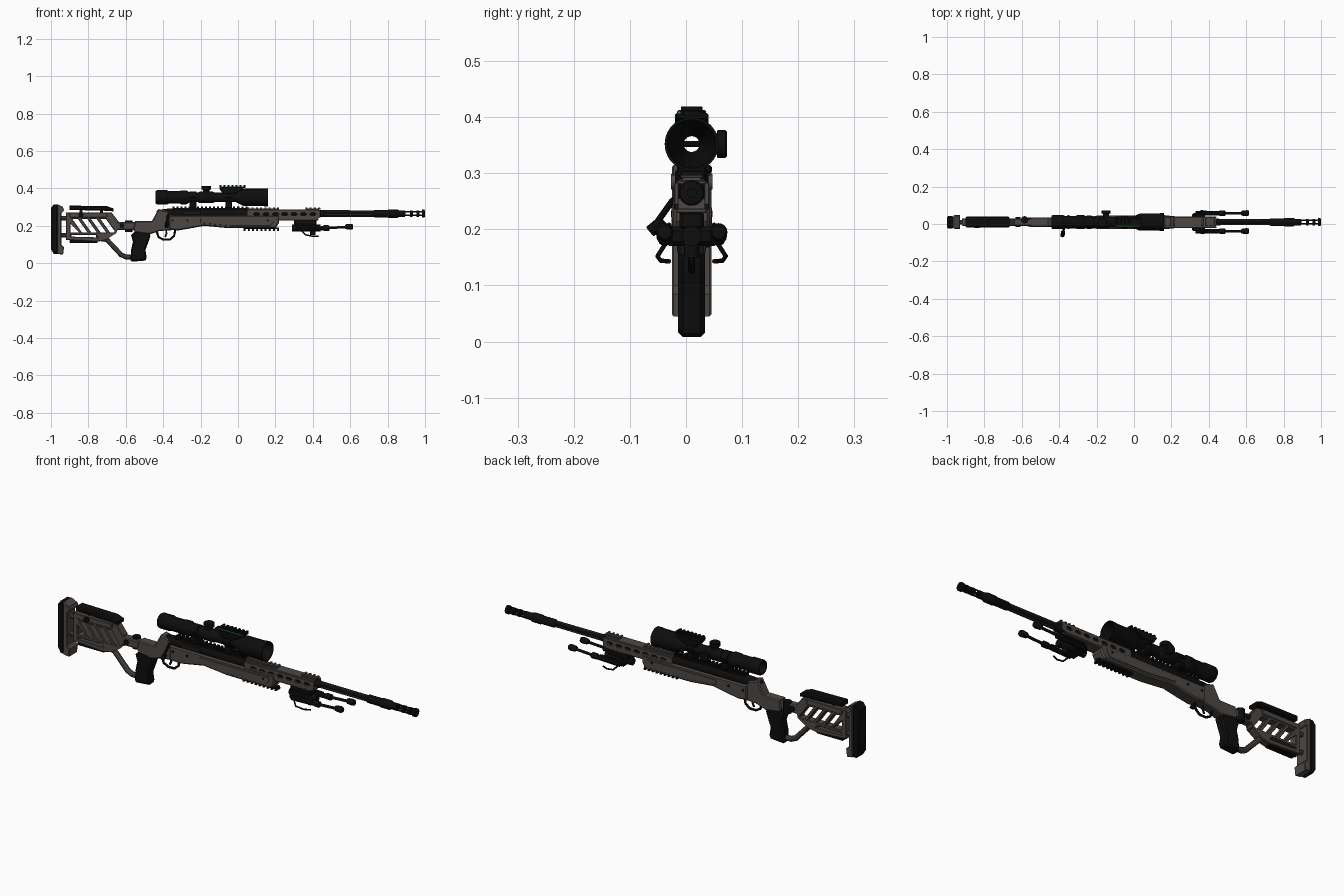
import bpy, bmesh, math
from mathutils import Vector

if "Cube" in bpy.data.objects:
    bpy.data.objects.remove(bpy.data.objects["Cube"])

C = 0.01  # y of the rifle's centre plane

def mat(name, r, g, b):
    m = bpy.data.materials.new(name)
    m.diffuse_color = (r, g, b, 1)
    m.use_nodes = True
    m.node_tree.nodes["Principled BSDF"].inputs["Base Color"].default_value = m.diffuse_color
    return m

BLACK = mat("matte_black", 0.004, 0.004, 0.004)
GREY = mat("warm_grey", 0.075, 0.064, 0.057)
STEEL = mat("dark_steel", 0.012, 0.011, 0.011)
GREEN = mat("level_green", 0.03, 0.25, 0.05)

def add(name, mesh, m):
    o = bpy.data.objects.new(name, mesh)
    mesh.materials.clear()
    mesh.materials.append(m)
    bpy.context.collection.objects.link(o)
    return o

def from_bm(name, bm, m):
    bmesh.ops.recalc_face_normals(bm, faces=bm.faces[:])
    me = bpy.data.meshes.new(name)
    bm.to_mesh(me)
    bm.free()
    return add(name, me, m)

def box(name, x, y, z, m, bevel=0.003):
    """Box from (min, max) pairs; y is measured from the centre plane."""
    bm = bmesh.new()
    bmesh.ops.create_cube(bm, size=1)
    for v in bm.verts:
        for i, (a, b) in enumerate((x, (y[0] + C, y[1] + C), z)):
            v.co[i] = a if v.co[i] < 0 else b
    if bevel:
        bmesh.ops.bevel(bm, geom=bm.edges[:], offset=bevel, segments=1, affect='EDGES')
    return from_bm(name, bm, m)

def from_curve(name, cu, m, side_view=False):
    o = bpy.data.objects.new(name + "_curve", cu)
    bpy.context.collection.objects.link(o)
    bpy.context.view_layer.update()
    me = bpy.data.meshes.new_from_object(o.evaluated_get(bpy.context.evaluated_depsgraph_get()))
    bpy.data.objects.remove(o)
    if side_view:
        for v in me.vertices:
            v.co = Vector((v.co.x, C - v.co.z, v.co.y))
    return add(name, me, m)

def plate(name, loops, half, m, y=0.0, bevel=0.003):
    """Side profile (x, z) with holes, extruded across y."""
    cu = bpy.data.curves.new(name, 'CURVE')
    cu.dimensions, cu.fill_mode = '2D', 'BOTH'
    cu.extrude, cu.bevel_depth, cu.bevel_resolution, cu.offset = half - bevel, bevel, 0, -bevel
    for pts in loops:
        s = cu.splines.new('POLY')
        s.points.add(len(pts) - 1)
        for p, (a, b) in zip(s.points, pts):
            p.co = (a, b, 0, 1)
        s.use_cyclic_u = True
    o = from_curve(name, cu, m, True)
    for v in o.data.vertices:
        v.co.y += y
    return o

def tube(name, pts, r, m):
    cu = bpy.data.curves.new(name, 'CURVE')
    cu.dimensions, cu.bevel_depth, cu.bevel_resolution, cu.use_fill_caps = '3D', r, 3, True
    s = cu.splines.new('POLY')
    s.points.add(len(pts) - 1)
    for p, (a, b, c) in zip(s.points, pts):
        p.co = (a, b + C, c, 1)
    return from_curve(name, cu, m)

def lathe(name, prof, origin, m, axis='x', n=32, flute=0.0, closed=False):
    """Revolve (distance, radius) points about an axis; flute alternates the radius."""
    bm = bmesh.new()
    rings = []
    for d, r in prof:
        ring = []
        for i in range(n):
            a = 2 * math.pi * i / n
            k = r * (1 - flute * (0.5 + 0.5 * math.cos(6 * a)))
            u, w = k * math.cos(a), k * math.sin(a)
            co = {'x': (d, u, w), 'y': (u, d, w), 'z': (u, w, d)}[axis]
            ring.append(bm.verts.new(Vector(co) + Vector(origin) + Vector((0, C, 0))))
        rings.append(ring)
    pairs = list(zip(rings, rings[1:])) + ([(rings[-1], rings[0])] if closed else [])
    for a, b in pairs:
        for i in range(n):
            bm.faces.new((a[i], a[(i + 1) % n], b[(i + 1) % n], b[i]))
    if not closed:
        bm.faces.new(rings[0])
        bm.faces.new(rings[-1])
    return from_bm(name, bm, m)

def rail(name, x0, x1, z0, z1, half, m, down=False):
    """Slotted accessory rail: a base with cross teeth."""
    zm = (z0 + z1) / 2
    base, teeth = ((zm, z1), (z0, zm)) if down else ((z0, zm), (zm, z1))
    box(name + "_base", (x0, x1), (-half * .8, half * .8), base, m, 0)
    n = int((x1 - x0) / 0.02)
    for i in range(n):
        a = x0 + i * (x1 - x0 - 0.011) / (n - 1)
        box(f"{name}_tooth_{i}", (a, a + 0.011), (-half, half), teeth, m, 0.001)

def slot(x, z, w, h):
    return [(x - w, z), (x - w + h, z + h), (x + w - h, z + h), (x + w, z), (x + w - h, z - h), (x - w + h, z - h)]

# Butt pad and plate
plate("butt_pad", [[(-1, .075), (-.985, .05), (-.965, .05), (-.965, .315), (-.985, .315), (-1, .295)]], .033, BLACK, bevel=.006)
plate("butt_plate", [[(-.966, .05), (-.935, .045), (-.93, .085), (-.945, .1), (-.945, .27), (-.935, .3), (-.966, .315)]], .035, GREY)
lathe("butt_adjuster", [(-.037, .014), (.037, .014)], (-.945, 0, .285), GREY, 'y', 20)
for i, z in enumerate((.15, .24)):
    tube(f"butt_rod_{i}", [(-.96, 0, z), (-.89, 0, z)], .012, GREY)

# Skeleton stock with slanted openings
outer = [(-.92, .125), (-.75, .115), (-.7, .125), (-.64, .185), (-.64, .225), (-.675, .27), (-.92, .27)]
holes = [[(x, .235), (x + .03, .235), (x + .08, .165), (x + .05, .165)] for x in (-.885, -.835, -.785, -.735)]
holes += [[(-.895, .21), (-.85, .165), (-.895, .165)], [(-.895, .142), (-.895, .15), (-.76, .15), (-.75, .138)]]
plate("skeleton_stock", [outer] + holes, .02, GREY)
box("stock_top_block", (-.9, -.7), (-.024, .024), (.245, .272), GREY)
plate("cheek_rest", [[(-.9, .285), (-.9, .308), (-.7, .305), (-.665, .292), (-.665, .277), (-.7, .28)]], .03, BLACK, bevel=.006)
for i, x in enumerate((-.84, -.73)):
    lathe(f"cheek_post_{i}", [(.24, .008), (.29, .008)], (x, 0, 0), STEEL, 'z', 16)
lathe("cheek_knob", [(-.032, .014), (-.018, .014)], (-.84, 0, .257), BLACK, 'y', 20)
box("stock_under_pad", (-.9, -.75), (-.016, .016), (.108, .124), BLACK)
tube("stock_lower_arm", [(-.76, 0, .135), (-.7, 0, .125), (-.625, 0, .045), (-.6, 0, .034), (-.555, 0, .034)], .014, GREY)

# Folding hinge
box("hinge_arm", (-.65, -.54), (-.02, .02), (.178, .22), GREY, .005)
lathe("hinge_barrel", [(.168, .02), (.228, .02)], (-.585, .012, 0), BLACK, 'z', 20)
lathe("hinge_bolt", [(-.027, .013), (.027, .013)], (-.62, 0, .2), BLACK, 'y', 20)

# Pistol grip
plate("pistol_grip", [[(-.575, .015), (-.565, .008), (-.495, .014), (-.488, .03), (-.495, .07), (-.48, .11), (-.468, .145), (-.475, .17),
                       (-.55, .172), (-.572, .15), (-.562, .115), (-.572, .07)]], .024, BLACK, bevel=.008)

# Chassis
plate("chassis_rear", [[(-.56, .18), (-.55, .225), (-.46, .225), (-.425, .29), (-.37, .275), (-.33, .25), (-.33, .178), (-.42, .172), (-.47, .155), (-.55, .165)]], .026, GREY, bevel=.005)
plate("chassis_body", [[(-.37, .18), (-.37, .255), (.22, .255), (.22, .215), (.2, .187), (-.05, .187), (-.18, .2), (-.26, .185), (-.32, .175)]], .033, GREY, bevel=.006)
for s in (-1, 1):
    plate(f"chassis_panel_{s}", [[(-.2, .215), (-.2, .24), (.19, .24), (.19, .22), (.17, .2), (-.04, .2)]], .003, GREY, s * .033, .001)
    for i, x in enumerate((-.35, -.27, .16)):
        lathe(f"chassis_screw_{s}_{i}", [(-.003, .006), (.003, .006)], (x, s * .034, .228), BLACK, 'y', 12)
rail("under_rail", .03, .22, .173, .19, .018, BLACK, True)

# Trigger and guard
tube("trigger_guard", [(-.435, 0, .172), (-.425, 0, .14), (-.4, 0, .126), (-.365, 0, .126), (-.342, 0, .145), (-.335, 0, .18)], .006, BLACK)
tube("trigger", [(-.385, 0, .18), (-.382, 0, .158), (-.39, 0, .14)], .005, STEEL)

# Receiver and bolt
lathe("receiver", [(-.41, .018), (-.4, .025), (-.36, .027), (.06, .027)], (0, 0, .265), BLACK, n=24)
lathe("bolt_shroud", [(-.435, .012), (-.43, .018), (-.4, .018)], (0, 0, .267), BLACK, n=20)
box("ejection_port", (-.3, -.2), (-.03, -.02), (.258, .28), STEEL, .002)
tube("bolt_handle", [(-.375, -.015, .262), (-.375, -.035, .25), (-.38, -.062, .212)], .006, BLACK)
tube("bolt_knob", [(-.379, -.052, .216), (-.38, -.057, .21), (-.382, -.074, .196)], .011, BLACK)
rail("receiver_rail", -.35, .05, .285, .304, .02, BLACK)

# Slotted handguard
for s in (-1, 1):
    slots = [slot(x, .262, .017, .007) for x in (.1, .15, .2, .25, .3, .35, .4)]
    plate(f"handguard_side_{s}", [[(.05, .235), (.05, .283), (.44, .283), (.44, .245), (.42, .235)]] + slots, .004, GREY, s * .027, .001)
box("handguard_top", (.05, .435), (-.027, .027), (.28, .287), GREY, .002)
box("handguard_bottom", (.05, .43), (-.027, .027), (.229, .237), GREY, .002)
rail("handguard_top_rail", .05, .22, .287, .297, .02, GREY)
rail("handguard_front_rail", .36, .44, .287, .297, .02, GREY)

# Fluted barrel and muzzle brake
lathe("barrel_core", [(.05, .02), (.45, .019), (.47, .015)], (0, 0, .265), BLACK, n=24)
lathe("fluted_barrel", [(.44, .0185), (.76, .0175)], (0, 0, .265), STEEL, n=48, flute=.3)
lathe("barrel_sleeve", [(.72, .014), (.73, .02), (.8, .02), (.805, .023), (.85, .023), (.86, .018), (.88, .017)], (0, 0, .265), BLACK, n=24)
for i, x in enumerate((.88, .92, .955, .985)):
    r = .021 if i == 3 else .018
    lathe(f"brake_ring_{i}", [(x, r), (x + .013, r), (x + .015, .008), (x, .008)], (0, 0, .265), BLACK, n=20, closed=True)
for i in range(4):
    a = math.pi / 4 + i * math.pi / 2
    y, z = .013 * math.cos(a), .265 + .013 * math.sin(a)
    tube(f"brake_bar_{i}", [(.87, y, z), (.995, y, z)], .004, BLACK)

# Scope: hollow lathe
lathe("scope_body", [(-.44, .034), (-.432, .038), (-.38, .038), (-.37, .034), (-.31, .034), (-.305, .037), (-.275, .037), (-.258, .026),
                     (-.01, .026), (.025, .044), (.035, .046), (.135, .046), (.14, .048), (.16, .048),
                     (.16, .043), (.09, .038), (0, .014), (-.38, .014), (-.44, .03)], (0, 0, .352), BLACK, n=40, closed=True)
lathe("scope_saddle", [(-.215, .026), (-.205, .031), (-.135, .031), (-.125, .026), (-.125, .02), (-.215, .02)], (0, 0, .352), BLACK, closed=True)
knob = [(.028, .018), (.04, .018), (.042, .026), (.058, .026), (.061, .023)]
lathe("elevation_turret", knob, (-.17, 0, .352), BLACK, 'z', 24)
lathe("focus_knob", [(.028, .016), (.044, .016), (.046, .025), (.06, .025), (.063, .022)], (-.15, 0, .352), BLACK, 'y', 24)
for i, x in enumerate((-.24, -.05)):
    lathe(f"scope_ring_{i}", [(x - .018, .032), (x + .018, .032), (x + .018, .02), (x - .018, .02)], (0, 0, .352), BLACK, closed=True)
    box(f"scope_foot_{i}", (x - .018, x + .018), (-.026, .026), (.294, .332), BLACK)
    box(f"ring_clamp_{i}", (x - .015, x + .015), (-.036, .036), (.347, .357), BLACK)
    box(f"foot_clamp_{i}", (x - .014, x + .014), (.02, .036), (.3, .314), BLACK)
# Accessory rail on top of the scope with a level vial
plate("scope_rail_bracket", [[(-.08, .37), (-.02, .37), (.03, .398), (.03, .407), (-.09, .407), (-.1, .398)]], .03, BLACK)
rail("scope_top_rail", -.1, .04, .403, .419, .019, BLACK)
tube("level_vial", [(-.1, -.022, .408), (.035, -.022, .408)], .003, GREEN)

# Folded bipod
box("bipod_mount", (.3, .42), (-.022, .022), (.2, .232), BLACK, .005)
box("bipod_yoke", (.31, .38), (-.048, .048), (.17, .205), BLACK, .008)
lathe("bipod_pivot", [(.29, .018), (.44, .018)], (0, 0, .188), BLACK, n=20)
lathe("bipod_lock_knob", [(.15, .014), (.18, .014)], (.4, 0, 0), BLACK, 'z', 16)
for s in (-1, 1):
    y = s * .048
    tube(f"bipod_upper_leg_{s}", [(.33, y, .182), (.47, y, .187)], .012, BLACK)
    tube(f"bipod_lower_leg_{s}", [(.46, y, .187), (.59, y, .194)], .007, STEEL)
    lathe(f"bipod_collar_{s}", [(.455, .012), (.46, .015), (.485, .015), (.49, .01)], (0, y, .188), BLACK, n=16)
    lathe(f"bipod_foot_{s}", [(.572, .009), (.58, .014), (.605, .016), (.616, .012)], (0, y, .195), BLACK, n=16)
    tube(f"bipod_lever_{s}", [(.33, s * .04, .185), (.36, s * .061, .152), (.4, s * .055, .144), (.43, s * .04, .143)], .004, BLACK)
    tube(f"bipod_spring_{s}", [(.32, s * .04, .208), (.44, y, .2)], .004, STEEL)

# Smooth round parts, keep hard edges
for o in bpy.context.scene.objects:
    o.select_set(True)
    bpy.context.view_layer.objects.active = o
bpy.ops.object.shade_smooth_by_angle(angle=math.radians(35))
